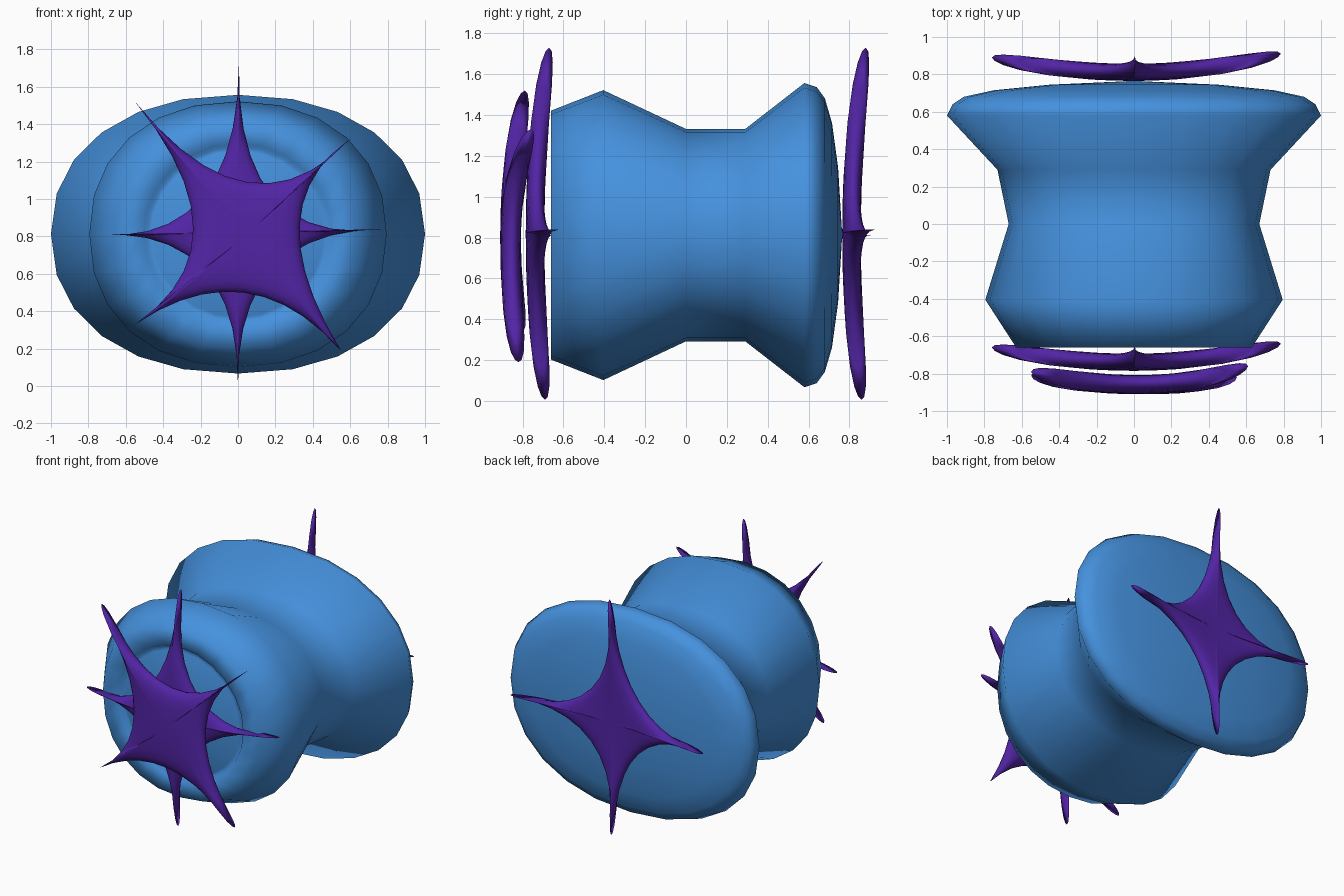
import bpy, bmesh, math
from mathutils import Vector

cube = bpy.data.objects.get("Cube")
if cube:
    bpy.data.objects.remove(cube, do_unlink=True)

MID_Z = 0.812


def material(name, colour):
    m = bpy.data.materials.new(name)
    m.use_nodes = True
    m.diffuse_color = (*colour, 1)
    bsdf = next(n for n in m.node_tree.nodes if n.type == 'BSDF_PRINCIPLED')
    bsdf.inputs["Base Color"].default_value = (*colour, 1)
    bsdf.inputs["Roughness"].default_value = 0.6
    return m


blue = material("sky blue", (0.06, 0.285, 0.73))
purple = material("deep purple", (0.085, 0.018, 0.38))


def loft(name, first, rings, last, mat):
    """Skin closed rings of points, closing both ends on a single point."""
    bm = bmesh.new()
    start, end = bm.verts.new(first), bm.verts.new(last)
    loops = [[bm.verts.new(p) for p in ring] for ring in rings]
    n = len(loops[0])
    for i in range(n):
        j = (i + 1) % n
        bm.faces.new((start, loops[0][i], loops[0][j]))
        bm.faces.new((end, loops[-1][j], loops[-1][i]))
        for a, b in zip(loops, loops[1:]):
            bm.faces.new((a[i], b[i], b[j], a[j]))
    bmesh.ops.recalc_face_normals(bm, faces=bm.faces)
    for f in bm.faces:
        f.smooth = True
    mesh = bpy.data.meshes.new(name)
    bm.to_mesh(mesh)
    bm.free()
    mesh.materials.append(mat)
    obj = bpy.data.objects.new(name, mesh)
    bpy.context.collection.objects.link(obj)
    return obj


def oval(y, half_w, half_h, power=2.2, sides=24):
    """Slightly squared oval cross-section across the y axis."""
    pts = []
    for i in range(sides):
        a = math.tau * i / sides
        c, s = math.cos(a), math.sin(a)
        pts.append((half_w * math.copysign(abs(c) ** (2 / power), c), y,
                    MID_Z + half_h * math.copysign(abs(s) ** (2 / power), s)))
    return pts


# Spool-shaped body: recessed front disc, rim, waist, flared and domed back
sections = [
    (-0.64, 0.46, 0.445, 2), (-0.63, 0.485, 0.465, 2), (-0.66, 0.505, 0.485, 2),
    (-0.66, 0.63, 0.61), (-0.405, 0.795, 0.71), (0, 0.67, 0.52),
    (0.29, 0.73, 0.52), (0.58, 1.0, 0.745), (0.64, 0.97, 0.725),
    (0.68, 0.91, 0.67), (0.715, 0.75, 0.55), (0.745, 0.45, 0.33),
]
loft("spool_body", (0, -0.64, MID_Z), [oval(*s) for s in sections],
     (0, 0.765, MID_Z), blue)


def star(name, centre, tips, valleys, depth, steps=10):
    """Pillowed four-armed star; each side is a curve from tip to tip."""
    centre = Vector(centre)
    tips = [Vector(t) for t in tips]
    outline = []
    for k, valley in enumerate(valleys):
        a, b = tips[k], tips[(k + 1) % len(tips)]
        control = 2 * Vector(valley) - (a + b) / 2
        for i in range(steps):
            t = i / steps
            outline.append((1 - t) ** 2 * a + 2 * t * (1 - t) * control + t * t * b)

    def ring(s, side):
        bulge = side * depth * math.sqrt(1 - s ** 6)
        pts = []
        for p in outline:
            q = centre.lerp(p, s)
            q.y = centre.y + (p.y - centre.y) * s * s + bulge
            pts.append(q)
        return pts

    scales = (0.3, 0.6, 0.8, 0.92, 0.98)
    rings = [ring(s, -1) for s in scales] + [ring(1, 0)]
    rings += [ring(s, 1) for s in reversed(scales)]
    off = Vector((0, depth, 0))
    return loft(name, centre - off, rings, centre + off, purple)


# Matching upright stars on the back and the front
for name, y in (("back_star", 0.81), ("front_inner_star", -0.74)):
    v = 0.19
    star(name, (0, y, 0.82),
         [(0.005, y + 0.07, 1.73), (0.785, y + 0.1, 0.84),
          (0, y + 0.05, 0.005), (-0.76, y + 0.08, 0.81)],
         [(sx * v, y + 0.01, 0.82 + sz * v)
          for sx, sz in ((1, 1), (1, -1), (-1, -1), (-1, 1))], 0.045)

# Diagonal star in front of everything
star("front_outer_star", (0.04, -0.86, 0.8),
     [(-0.55, -0.79, 1.52), (0.61, -0.76, 1.33),
      (0.55, -0.82, 0.19), (-0.55, -0.81, 0.33)],
     [(0.05, -0.85, 1.09), (0.33, -0.85, 0.86),
      (0.03, -0.85, 0.5), (-0.24, -0.85, 0.84)], 0.05)
